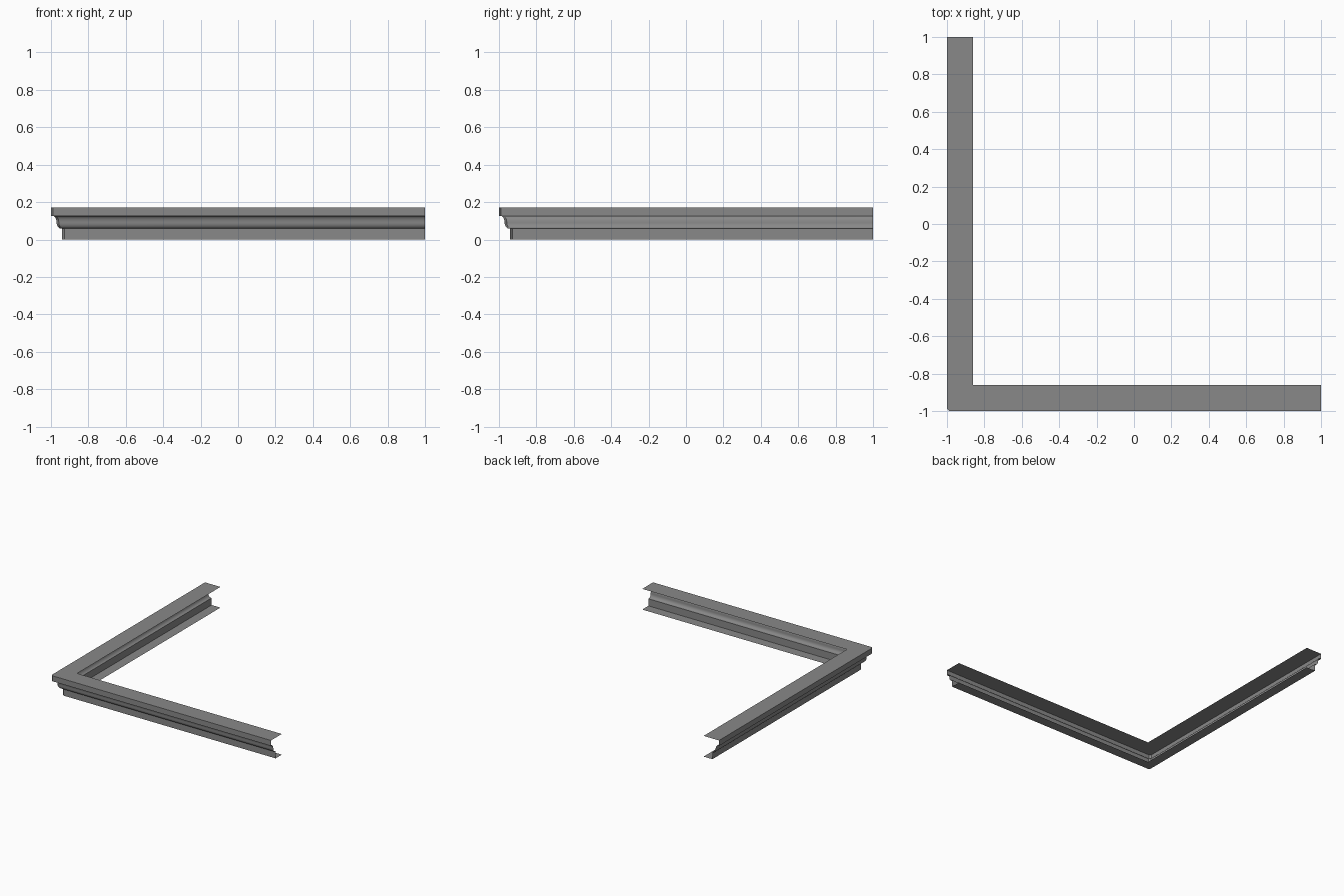
import bpy, bmesh, math

cube = bpy.data.objects.get("Cube")
if cube:
    bpy.data.objects.remove(cube, do_unlink=True)

HEIGHT, FLANGE, CHAMFER = 0.17, 0.14, 0.012

# Grey material
grey = bpy.data.materials.new("mid_grey")
grey.use_nodes = True
colour = (0.25, 0.25, 0.25, 1)
grey.diffuse_color = colour
grey.node_tree.nodes["Principled BSDF"].inputs["Base Color"].default_value = colour


def arc(cx, cz, rx, rz, start, end, steps=8):
    """Points of an elliptical arc, angles in degrees."""
    angles = [math.radians(start + (end - start) * i / steps) for i in range(steps + 1)]
    return [(cx + rx * math.cos(a), cz + rz * math.sin(a)) for a in angles]


# Section as (inset from the outer edge, height): flange, fascia, cyma, lower wall, flange
profile = [(FLANGE, HEIGHT), (0, HEIGHT), (0, 0.125), (0.012, 0.125)]
profile += arc(0.012, 0.09, 0.018, 0.035, 90, 0)[1:]
profile += arc(0.055, 0.09, 0.025, 0.032, 180, 270)[1:]
profile += [(0.06, 0.058), (0.06, 0), (FLANGE, 0)]


def rail(inset, z):
    """Plan path of one profile point around the chamfered corner."""
    p = inset - 1
    c = 0 if inset == FLANGE else CHAMFER
    return [(p, 1, z), (p, p + c, z), (p + c, p, z), (1, p, z)]


# Sweep the section along both legs as an open sheet
bm = bmesh.new()
rows = [[bm.verts.new(co) for co in rail(d, z)] for d, z in profile]
for upper, lower in zip(rows, rows[1:]):
    for i in range(3):
        bm.faces.new((upper[i], lower[i], lower[i + 1], upper[i + 1]))
bmesh.ops.remove_doubles(bm, verts=bm.verts, dist=0.0005)
bmesh.ops.recalc_face_normals(bm, faces=bm.faces)
top = max(bm.faces, key=lambda f: f.calc_center_median().z)
if top.normal.z < 0:
    bmesh.ops.reverse_faces(bm, faces=bm.faces)

mesh = bpy.data.meshes.new("corner_cornice")
bm.to_mesh(mesh)
bm.free()
mesh.materials.append(grey)
cornice = bpy.data.objects.new("corner_cornice", mesh)
bpy.context.collection.objects.link(cornice)
bpy.context.view_layer.objects.active = cornice
cornice.select_set(True)
bpy.ops.object.shade_smooth_by_angle(angle=math.radians(30))
